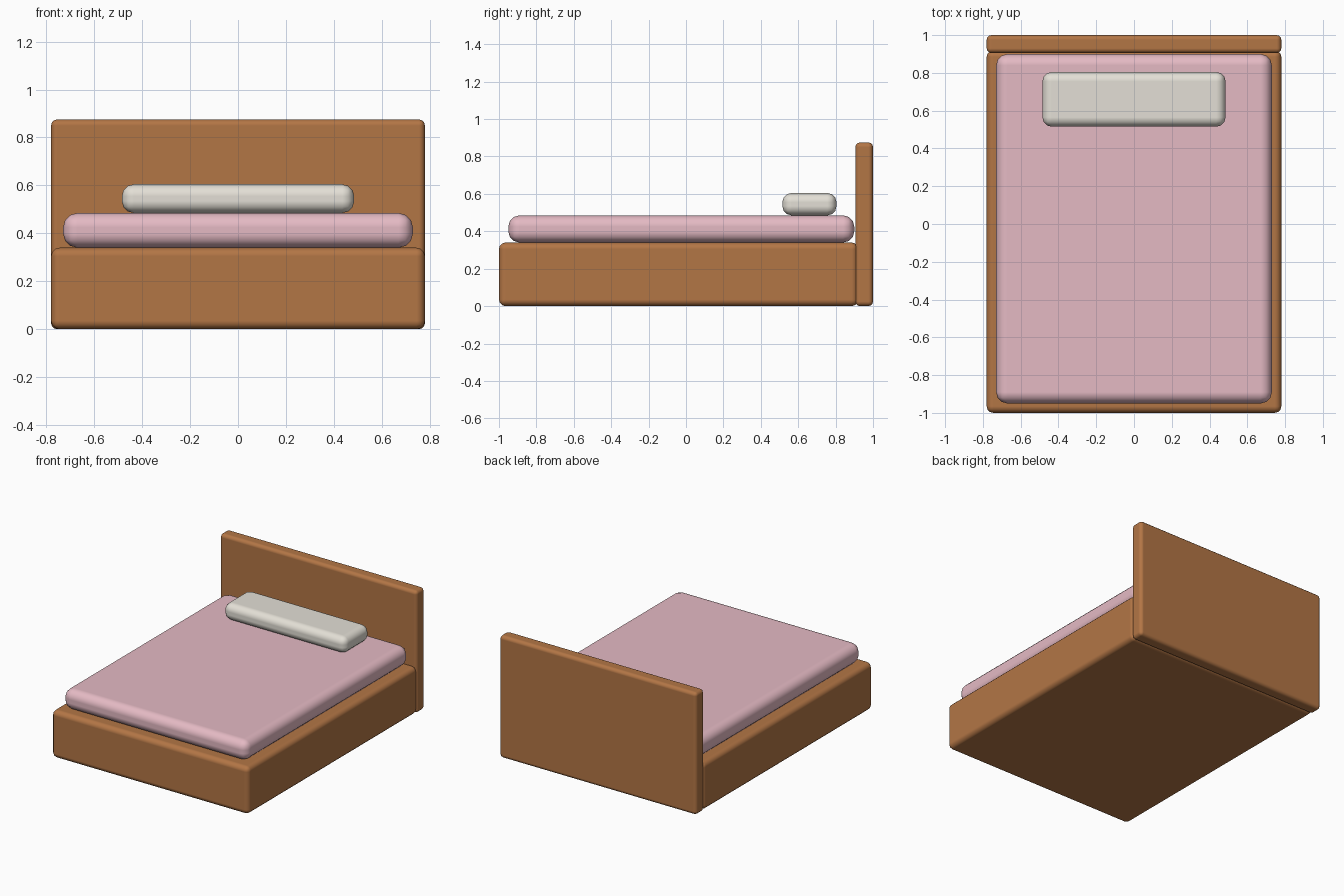
import bpy
import bmesh
from mathutils import Vector

cube = bpy.data.objects.get("Cube")
if cube:
    bpy.data.objects.remove(cube, do_unlink=True)


def material(name, rgb):
    mat = bpy.data.materials.new(name)
    mat.use_nodes = True
    color = (*rgb, 1)
    mat.diffuse_color = color
    bsdf = mat.node_tree.nodes["Principled BSDF"]
    bsdf.inputs["Base Color"].default_value = color
    bsdf.inputs["Roughness"].default_value = 0.8
    return mat


def rounded_box(name, low, high, radius, segments, mat):
    """Box between two corners with rounded, smooth-shaded edges."""
    low, high = Vector(low), Vector(high)
    size = high - low
    mesh = bpy.data.meshes.new(name)
    bm = bmesh.new()
    bmesh.ops.create_cube(bm, size=1)
    bmesh.ops.scale(bm, vec=size, verts=bm.verts)
    bm.to_mesh(mesh)
    bm.free()
    obj = bpy.data.objects.new(name, mesh)
    obj.location = (low + high) / 2
    bpy.context.collection.objects.link(obj)
    mesh.materials.append(mat)
    bevel = obj.modifiers.new("rounded_edges", "BEVEL")
    bevel.width = radius
    bevel.segments = segments
    bevel.harden_normals = True
    bpy.ops.object.select_all(action="DESELECT")
    obj.select_set(True)
    bpy.context.view_layer.objects.active = obj
    bpy.ops.object.shade_smooth_by_angle(angle=0.9)
    return obj


wood = material("warm_wood", (0.45, 0.18, 0.06))
pink = material("pink_bedding", (0.78, 0.49, 0.55))
linen = material("off_white_linen", (0.77, 0.74, 0.67))

# Wooden frame
rounded_box("bed_base", (-0.78, -1, 0), (0.78, 0.92, 0.34), 0.035, 3, wood)
rounded_box("headboard", (-0.78, 0.905, 0), (0.78, 1, 0.875), 0.025, 3, wood)

# Bedding
rounded_box("mattress", (-0.73, -0.95, 0.34), (0.73, 0.9, 0.485), 0.06, 3, pink)
rounded_box("pillow", (-0.485, 0.515, 0.485), (0.485, 0.805, 0.605), 0.05, 3, linen)
